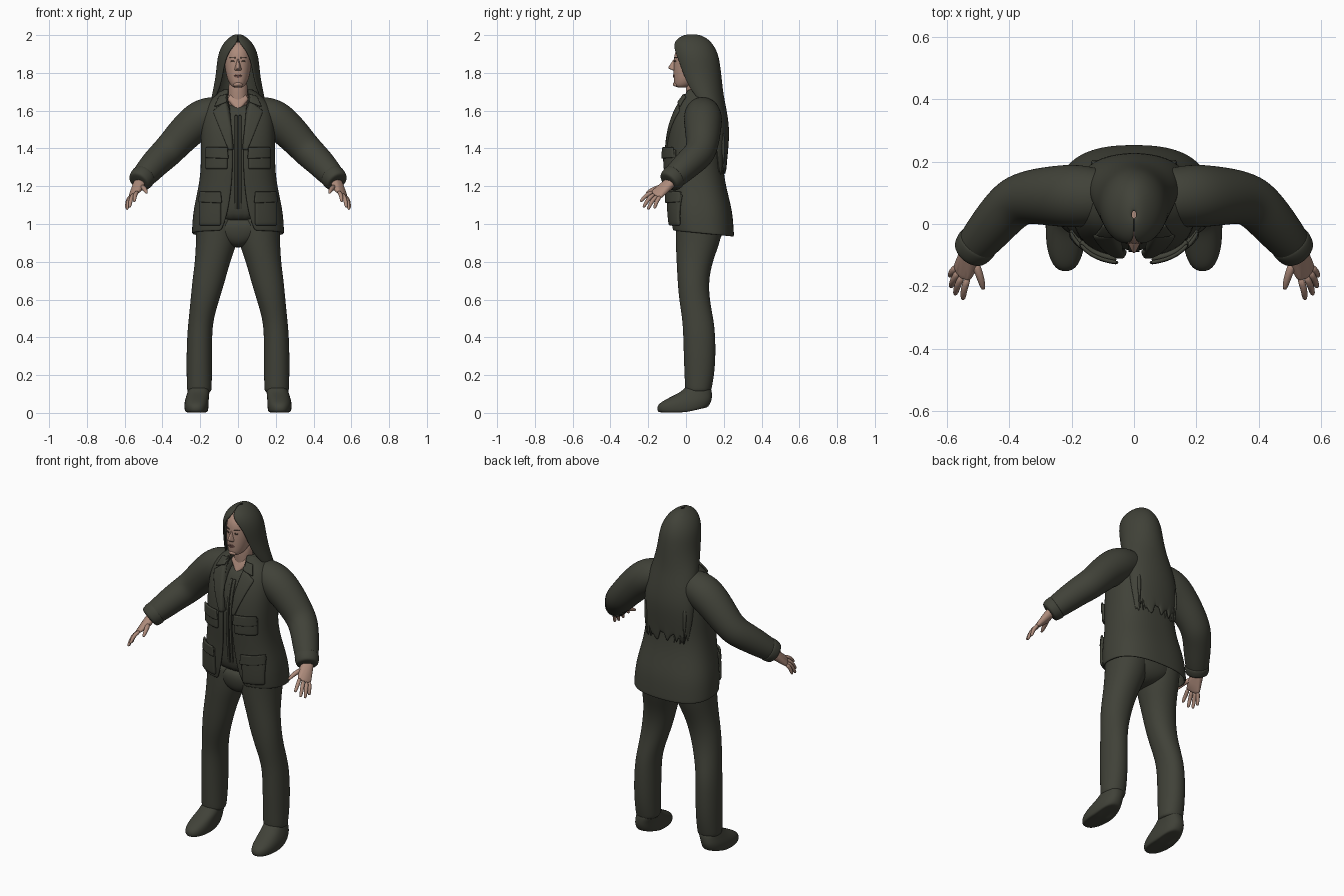
import bpy, bmesh, math, random
from mathutils import Vector
from mathutils.bvhtree import BVHTree

random.seed(4)
if "Cube" in bpy.data.objects:
    bpy.data.objects.remove(bpy.data.objects["Cube"])


def material(name, rgb):
    m = bpy.data.materials.new(name)
    m.use_nodes = True
    m.diffuse_color = (*rgb, 1)
    m.node_tree.nodes["Principled BSDF"].inputs["Base Color"].default_value = (*rgb, 1)
    m.node_tree.nodes["Principled BSDF"].inputs["Roughness"].default_value = 0.8
    return m


OLIVE = material("dark olive cloth", (0.052, 0.054, 0.040))
SKIN = material("skin", (0.42, 0.26, 0.20))
LIP = material("lips", (0.27, 0.13, 0.11))
DARK = material("eyes and brows", (0.09, 0.06, 0.045))


def finish(name, bm, mat, thick=0, mirror=False, subsurf=2):
    bmesh.ops.recalc_face_normals(bm, faces=bm.faces)
    me = bpy.data.meshes.new(name)
    bm.to_mesh(me)
    bm.free()
    ob = bpy.data.objects.new(name, me)
    bpy.context.collection.objects.link(ob)
    me.materials.append(mat)
    me.shade_smooth()
    if mirror:
        ob.modifiers.new("mirror", 'MIRROR').use_mirror_merge = False
    if thick:
        mod = ob.modifiers.new("solid", 'SOLIDIFY')
        mod.thickness, mod.offset = thick, 0
    if subsurf:
        mod = ob.modifiers.new("smooth", 'SUBSURF')
        mod.levels = mod.render_levels = subsurf
    return ob


def skin_rings(bm, rings, closed, caps):
    n = len(rings[0])
    for a, b in zip(rings, rings[1:]):
        for i in range(n if closed else n - 1):
            j = (i + 1) % n
            bm.faces.new((a[i], a[j], b[j], b[i]))
    if caps:
        bm.faces.new(rings[0])
        bm.faces.new(rings[-1])


def wrap(name, rows, mat, e=0.85, n=28, opened=False, shift=None, **kw):
    """Stack of level rings (z, centre x, half width, front y, back y, front gap in degrees)."""
    bm, rings = bmesh.new(), []
    for k, (z, cx, w, yf, yb, *gap) in enumerate(rows):
        g = math.radians(gap[0]) if gap else 0
        ring = []
        for i in range(n):
            t = g + (2 * math.pi - 2 * g) * i / (n - 1 if opened else n)
            s, c = math.sin(t), math.cos(t)
            x = cx + w * math.copysign(abs(s) ** e, s)
            y = (yf + yb) / 2 - (yb - yf) / 2 * math.copysign(abs(c) ** e, c)
            ring.append(bm.verts.new((x, y, z + (shift(k, i, y) if shift else 0))))
        rings.append(ring)
    skin_rings(bm, rings, not opened, not opened)
    return finish(name, bm, mat, **kw)


def tube(name, path, mat, n=12, **kw):
    """Round tube through (x, y, z, radius) points."""
    bm, rings = bmesh.new(), []
    pts = [Vector(p[:3]) for p in path]
    for i, p in enumerate(pts):
        d = pts[min(i + 1, len(pts) - 1)] - pts[max(i - 1, 0)]
        q = d.to_track_quat('Z', 'Y')
        rings.append([bm.verts.new(p + q @ Vector((math.cos(a), math.sin(a), 0)) * path[i][3])
                      for a in (2 * math.pi * j / n for j in range(n))])
    skin_rings(bm, rings, True, True)
    return finish(name, bm, mat, **kw)


def hull(name, balls, mat, **kw):
    """Convex skin stretched round small balls (x, y, z, radius)."""
    bm = bmesh.new()
    for x, y, z, r in balls:
        made = bmesh.ops.create_icosphere(bm, subdivisions=2, radius=r)
        bmesh.ops.translate(bm, verts=made["verts"], vec=(x, y, z))
    res = bmesh.ops.convex_hull(bm, input=bm.verts)
    junk = {g for g in res["geom_interior"] + res["geom_unused"] if isinstance(g, bmesh.types.BMVert)}
    bmesh.ops.delete(bm, geom=list(junk), context='VERTS')
    return finish(name, bm, mat, subsurf=1, **kw)


def surface(*obs):
    bpy.context.view_layer.update()
    dg = bpy.context.evaluated_depsgraph_get()
    return [BVHTree.FromObject(o, dg) for o in obs]


def panel(name, corners, trees, mat, lift=0.004, thick=0.012, n=8):
    """Quad in (x, z) laid onto the front of a surface, mirrored to both sides."""
    a, b, c, d = (Vector(p) for p in corners)
    bm, grid = bmesh.new(), []
    for i in range(n + 1):
        row = []
        for j in range(n + 1):
            p = a.lerp(b, i / n).lerp(d.lerp(c, i / n), j / n)
            hits = [t.ray_cast(Vector((p.x, -1, p.y)), Vector((0, 1, 0)))[0] for t in trees]
            y = min((h.y for h in hits if h), default=0)
            row.append(bm.verts.new((p.x, y - lift, p.y)))
        grid.append(row)
    skin_rings(bm, grid, False, False)
    return finish(name, bm, mat, thick=thick, mirror=True, subsurf=1)


# Trousers and shoes
wrap("trouser_legs", [
    (.105, .205, .062, .0, .13), (.125, .205, .066, -.005, .135), (.2, .205, .067, -.008, .15),
    (.3, .205, .068, -.012, .157), (.42, .203, .066, -.015, .155), (.5, .195, .066, -.02, .145),
    (.6, .175, .076, -.037, .125), (.7, .155, .087, -.045, .12), (.8, .135, .093, -.05, .14),
    (.9, .113, .11, -.055, .18), (1.0, .11, .112, -.055, .2), (1.05, .11, .112, -.055, .2)],
    OLIVE, e=.95, mirror=True)
wrap("trouser_seat", [(.875, 0, .03, .0, .12), (.9, 0, .08, -.035, .17),
                      (.95, 0, .19, -.055, .2), (1.05, 0, .2, -.055, .2)], OLIVE)
wrap("shoes", [
    (0, .22, .05, -.135, .1), (.006, .22, .062, -.152, .12), (.04, .22, .065, -.155, .135),
    (.065, .218, .063, -.12, .138), (.09, .213, .06, -.07, .138), (.115, .208, .058, -.02, .136),
    (.145, .205, .05, .0, .125)], OLIVE, mirror=True,
    shift=lambda k, i, y: .25 * max(y, 0) * (1 - k / 6))

# Shirt and open jacket
shirt = wrap("shirt", [
    (1.0, 0, .18, -.062, .19), (1.1, 0, .18, -.07, .18), (1.3, 0, .165, -.085, .17),
    (1.4, 0, .17, -.085, .17), (1.5, 0, .17, -.07, .17), (1.58, 0, .15, -.045, .17),
    (1.64, 0, .1, -.005, .16)], OLIVE)
jacket = wrap("jacket", [
    (.95, 0, .238, -.07, .248, 17), (.965, 0, .238, -.072, .248, 15), (1.03, 0, .235, -.08, .243, 11),
    (1.1, 0, .225, -.085, .232, 8), (1.2, 0, .202, -.09, .205, 6), (1.3, 0, .19, -.1, .19, 5),
    (1.4, 0, .192, -.1, .19, 5), (1.5, 0, .192, -.088, .19, 6), (1.58, 0, .185, -.062, .19, 9),
    (1.64, 0, .16, -.035, .182, 15), (1.68, 0, .11, -.008, .168, 25), (1.705, 0, .085, .005, .155, 35)],
    OLIVE, opened=True, thick=.012, e=.8, n=40,
    shift=lambda k, i, y: .1 * (.08 - y) if k < 2 else 0)
wrap("jacket_collar", [
    (1.62, 0, .12, -.035, .18, 22), (1.67, 0, .105, -.02, .17, 26), (1.715, 0, .08, -.0, .15, 36),
    (1.70, 0, .075, .01, .14, 38)], OLIVE, opened=True, thick=.01)
front = surface(jacket, shirt)
panel("lapels", [(.05, 1.665), (.135, 1.60), (.05, 1.39), (.025, 1.39)], front, OLIVE)
panel("collar_points", [(.05, 1.69), (.10, 1.675), (.125, 1.62), (.06, 1.645)], front, OLIVE, lift=.009)
for level, x0, x1, z0, z1 in (("breast", .055, .172, 1.29, 1.395), ("lower", .09, .205, .99, 1.16)):
    panel(level + "_pockets", [(x0, z0), (x1, z0), (x1, z1), (x0, z1)], front, OLIVE, lift=.01, thick=.02)
    panel(level + "_pocket_flaps", [(x0 - .006, z1 - .05), (x1 + .004, z1 - .045), (x1, z1 + .012),
                                    (x0, z1 + .012)], front, OLIVE, lift=.022, thick=.012)
panel("zip_edges", [(.003, 1.02), (.018, 1.02), (.018, 1.58), (.003, 1.58)], surface(shirt), OLIVE, lift=.002)

# Sleeves with turned cuffs
tube("sleeves", [
    (.07, .085, 1.585, .085), (.13, .088, 1.585, .095), (.195, .09, 1.56, .105), (.265, .09, 1.5, .097),
    (.33, .088, 1.43, .089), (.38, .075, 1.375, .085), (.425, .03, 1.335, .079), (.475, -.03, 1.28, .072),
    (.522, -.085, 1.228, .06), (.53, -.094, 1.22, .045)], OLIVE, n=18, mirror=True)
tube("cuffs", [(.497, -.055, 1.255, .062), (.5, -.06, 1.252, .07), (.525, -.09, 1.224, .064),
               (.528, -.094, 1.22, .05)], OLIVE, n=18, mirror=True)

# Hands
bases = {"index": (.532, -.17, 1.172), "middle": (.55, -.164, 1.162),
         "ring": (.562, -.15, 1.152), "little": (.568, -.134, 1.148)}
tips = {"index": (.55, -.243, 1.118), "middle": (.575, -.227, 1.088),
        "ring": (.589, -.203, 1.076), "little": (.592, -.168, 1.082)}
hull("palms", [(.515, -.085, 1.225, .026), (.53, -.08, 1.215, .026), (.51, -.13, 1.195, .014)]
     + [(*b, .0115) for b in bases.values()], SKIN, mirror=True)
for finger, b in bases.items():
    b, t = Vector(b), Vector(tips[finger])
    knee = b.lerp(t, .5) + Vector((.006, -.005, .008))
    tube(finger + "_fingers", [(*b, .013), (*knee, .012), (*b.lerp(t, .88), .01), (*t, .006)],
         SKIN, n=8, mirror=True, subsurf=1)
tube("thumbs", [(.512, -.12, 1.2, .016), (.495, -.165, 1.188, .014), (.487, -.195, 1.172, .011),
                (.483, -.212, 1.163, .006)], SKIN, n=8, mirror=True, subsurf=1)

# Head, neck and face
tube("neck", [(0, .07, 1.57, .06), (0, .06, 1.63, .056), (0, .05, 1.7, .052), (0, .045, 1.78, .05)], SKIN, n=16)
hull("throat", [(0, -.005, 1.61, .012), (.04, .02, 1.66, .015), (-.04, .02, 1.66, .015),
                (0, .05, 1.7, .03)], SKIN)
head = wrap("head", [
    (1.722, 0, .02, -.045, .0), (1.73, 0, .036, -.06, .03), (1.755, 0, .052, -.064, .07),
    (1.79, 0, .063, -.066, .1), (1.83, 0, .07, -.066, .12), (1.87, 0, .073, -.064, .13),
    (1.91, 0, .07, -.06, .13), (1.945, 0, .055, -.04, .11), (1.965, 0, .03, -.01, .08)], SKIN, e=.95)
hull("nose", [(0, -.062, 1.868, .005), (0, -.087, 1.828, .007), (.012, -.064, 1.818, .007),
              (-.012, -.064, 1.818, .007)], SKIN)
hull("chin", [(0, -.058, 1.74, .012), (.012, -.052, 1.738, .012), (-.012, -.052, 1.738, .012)], SKIN)
face = surface(head)
for part, quad, mat in (
        ("eyes", [(.017, 1.857), (.039, 1.857), (.036, 1.865), (.02, 1.865)], DARK),
        ("brows", [(.013, 1.877), (.046, 1.88), (.044, 1.885), (.013, 1.883)], DARK),
        ("upper_lip", [(0, 1.785), (.022, 1.784), (.008, 1.793), (0, 1.791)], LIP),
        ("lower_lip", [(0, 1.774), (.012, 1.776), (.022, 1.783), (0, 1.784)], LIP)):
    panel(part, quad, face, mat, lift=.002, thick=.006, n=4)

# Long hair, open round the face, with ragged ends down the back
wrap("long_hair", [
    (2.0, 0, .006, .02, .04, 0), (1.993, 0, .03, -.02, .085, 0), (1.965, 0, .064, -.058, .125, 2),
    (1.93, 0, .088, -.07, .15, 22), (1.88, 0, .104, -.068, .17, 38), (1.8, 0, .11, -.05, .18, 46),
    (1.73, 0, .122, -.025, .187, 50), (1.67, 0, .136, .01, .195, 62), (1.6, 0, .146, .05, .21, 78),
    (1.5, 0, .155, .085, .225, 86), (1.4, 0, .152, .1, .218, 92), (1.34, 0, .142, .11, .212, 96),
    (1.3, 0, .135, .12, .208, 100)], OLIVE, opened=True, thick=.012, e=1, n=36,
    shift=lambda k, i, y: random.uniform(-.05, .03) if k == 12 else 0)
for x in (.06, .1, .125):
    tube("hair_locks", [(x, .19, 1.5, .014), (x + .005, .2, 1.38, .012), (x, .197, 1.3, .009),
                        (x - .004, .195, 1.24 + x / 4, .002)], OLIVE, n=8, mirror=True, subsurf=1)
